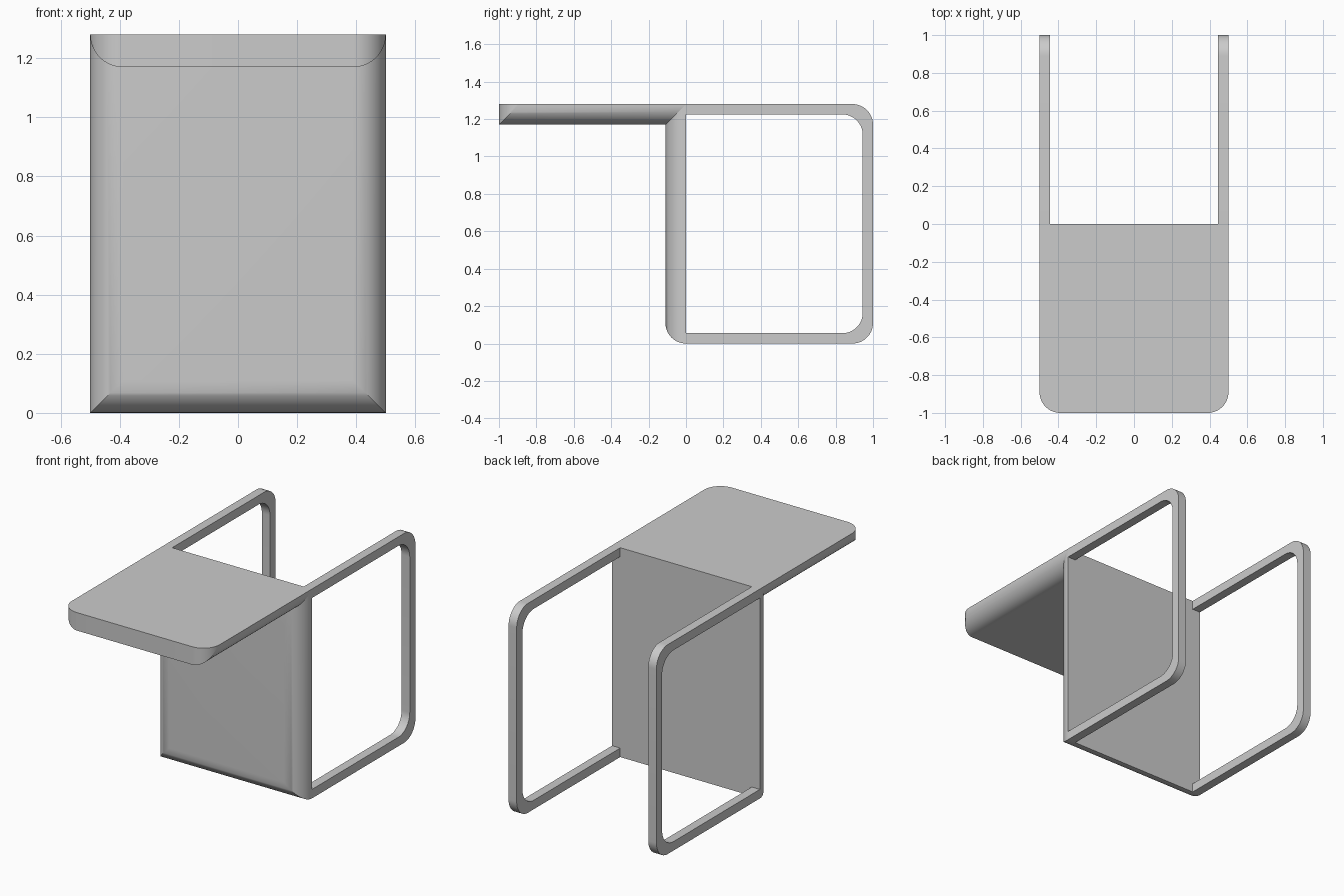
import bpy, bmesh
from math import sin, cos, pi

if "Cube" in bpy.data.objects:
    bpy.data.objects.remove(bpy.data.objects["Cube"])

H = 1.28          # overall height
W = 0.5           # half width
R = 0.11          # slab thickness = edge radius
T = 0.055         # side frame bar thickness
N = 16            # segments per quarter round
ANG = [pi / 2 * i / N for i in range(N + 1)]
HALF = [W - R + R * cos(a) for a in ANG]   # half width at each depth level
DEPTH = [R * sin(a) for a in ANG]          # depth of each level


def finish(name, bm):
    bmesh.ops.remove_doubles(bm, verts=bm.verts, dist=1e-5)
    bmesh.ops.recalc_face_normals(bm, faces=bm.faces)
    me = bpy.data.meshes.new(name)
    bm.to_mesh(me)
    bm.free()
    ob = bpy.data.objects.new(name, me)
    bpy.context.collection.objects.link(ob)
    bpy.ops.object.select_all(action='DESELECT')
    ob.select_set(True)
    bpy.context.view_layer.objects.active = ob
    bpy.ops.object.shade_smooth_by_angle(angle=pi / 6)
    return ob


def loft(name, rings):
    """Closed solid through rings of equal point count."""
    bm = bmesh.new()
    rows = [[bm.verts.new(p) for p in ring] for ring in rings]
    for a, b in zip(rows, rows[1:]):
        for k in range(len(a)):
            m = (k + 1) % len(a)
            bm.faces.new((a[k], a[m], b[m], b[k]))
    bm.faces.new(rows[0][::-1])
    bm.faces.new(rows[-1])
    return finish(name, bm)


def arc(cy, cz, r, a0, a1):
    return [(cy + r * cos(a0 + (a1 - a0) * i / N), cz + r * sin(a0 + (a1 - a0) * i / N))
            for i in range(N + 1)]


# Seat slab: rounded front corners in plan, rounded lower side edges, mitred back
front = [(HALF[j], -(1 - R) - DEPTH[j]) for j in range(N + 1)]
rings = []
for i in range(N + 1):
    side = [(HALF[i], -DEPTH[i])] + [front[max(i, j)] for j in range(N + 1)]
    outline = side + [(-x, y) for x, y in reversed(side)]
    rings.append([(x, y, H - DEPTH[i]) for x, y in outline])
loft("seat", rings)

# Upright front panel: rounded side and bottom edges, mitred into the seat
rings = []
for w, d in zip(HALF, DEPTH):
    low, y, top = W - w, -d, H - d
    rings.append([(-w, y, low), (w, y, low), (w, y, top), (-w, y, top)])
loft("front_panel", rings)

# Side frames: C-shaped flat bars with rounded rear corners
outer = [(0, 0)] + arc(1 - R, R, R, -pi / 2, 0) + arc(1 - R, H - R, R, 0, pi / 2) + [(0, H)]
inner = ([(0, T)] + arc(1 - T - R, T + R, R, -pi / 2, 0)
         + arc(1 - T - R, H - T - R, R, 0, pi / 2) + [(0, H - T)])
for name, s in (("side_frame_right", 1), ("side_frame_left", -1)):
    xo, xi = s * W, s * (W - T)
    sections = [[(xo, *o), (xo, *n), (xi, *n), (xi, *o)] for o, n in zip(outer, inner)]
    loft(name, sections)
